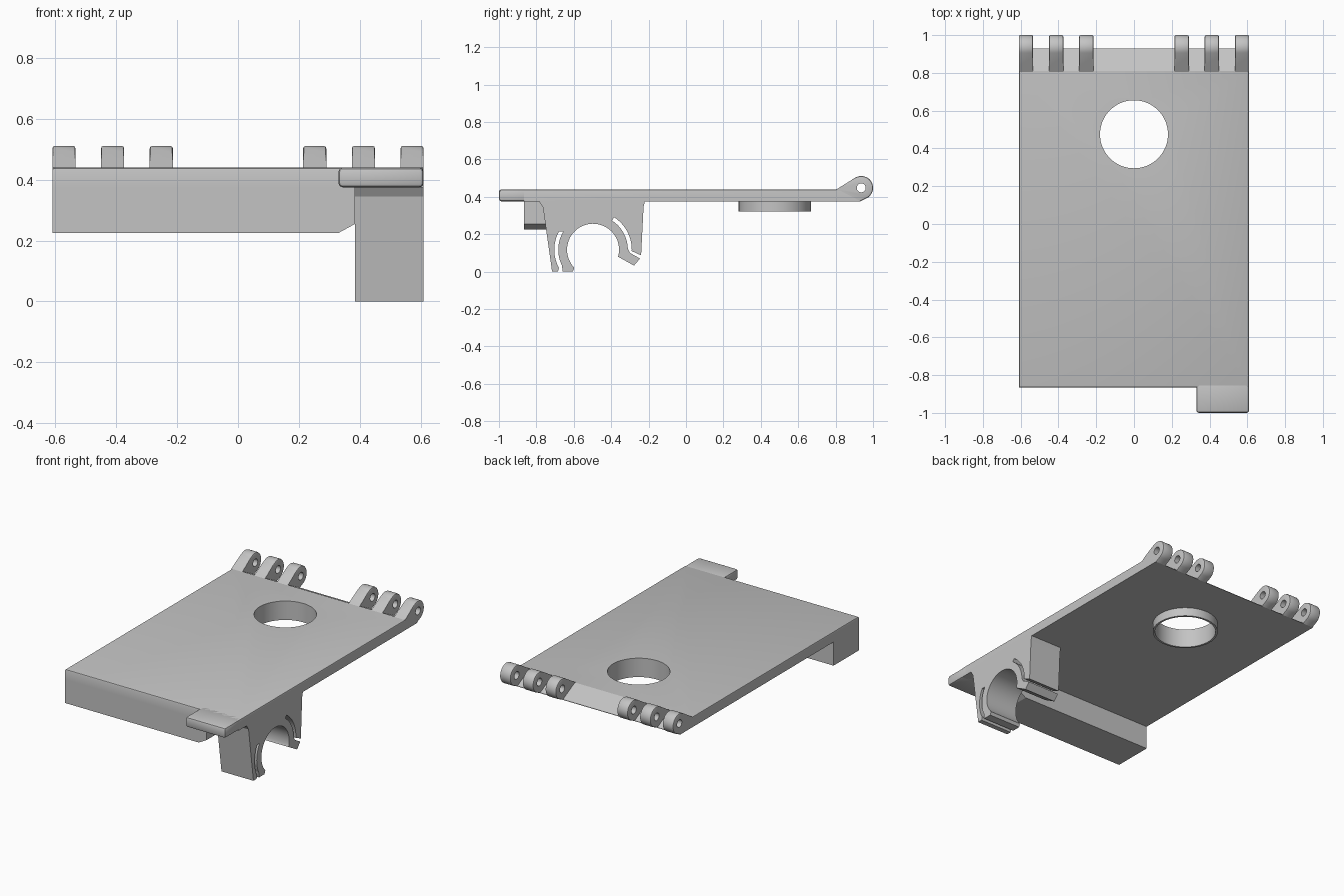
import bpy, bmesh, math

if "Cube" in bpy.data.objects:
    bpy.data.objects.remove(bpy.data.objects["Cube"])

# Single plain material
grey = bpy.data.materials.new("light_grey")
grey.use_nodes = True
tone = (0.55, 0.55, 0.55, 1)
grey.diffuse_color = tone
grey.node_tree.nodes["Principled BSDF"].inputs["Base Color"].default_value = tone


def arc(cy, cz, r, start, end, steps=20):
    """Points on an arc, angles in degrees."""
    angles = [math.radians(start + (end - start) * i / steps) for i in range(steps + 1)]
    return [(cy + r * math.cos(a), cz + r * math.sin(a)) for a in angles]


def prism(name, profile, axis, lo, hi, bevel=0, rule=None):
    """Extrude a closed profile along x (y,z points) or y (x,z points)."""
    bm = bmesh.new()
    place = (lambda p: (lo, p[0], p[1])) if axis == "x" else (lambda p: (p[0], lo, p[1]))
    face = bm.faces.new([bm.verts.new(place(p)) for p in profile])
    grown = bmesh.ops.extrude_face_region(bm, geom=[face])["geom"]
    move = (hi - lo, 0, 0) if axis == "x" else (0, hi - lo, 0)
    bmesh.ops.translate(bm, vec=move, verts=[v for v in grown if isinstance(v, bmesh.types.BMVert)])
    bmesh.ops.recalc_face_normals(bm, faces=bm.faces)
    if bevel:
        sharp = [e for e in bm.edges if e.calc_face_angle(0) > 0.6
                 and (rule is None or all(rule(v.co) for v in e.verts))]
        bmesh.ops.bevel(bm, geom=sharp, offset=bevel, segments=2, profile=0.5, affect="EDGES")
    mesh = bpy.data.meshes.new(name)
    bm.to_mesh(mesh)
    bm.free()
    obj = bpy.data.objects.new(name, mesh)
    bpy.context.collection.objects.link(obj)
    mesh.materials.append(grey)
    return obj


def cylinder(name, r, depth, loc, rot=(0, 0, 0)):
    bpy.ops.mesh.primitive_cylinder_add(vertices=64, radius=r, depth=depth, location=loc, rotation=rot)
    obj = bpy.context.object
    obj.name = name
    obj.data.materials.append(grey)
    return obj


def cut(obj, cutter):
    mod = obj.modifiers.new("cut", "BOOLEAN")
    mod.operation = "DIFFERENCE"
    mod.solver = "EXACT"
    mod.object = cutter
    bpy.context.view_layer.objects.active = obj
    bpy.ops.object.modifier_apply(modifier=mod.name)


HALF, LOW, TOP = 0.61, 0.375, 0.44
parts = []

# Flat lid plate with a sloped rear edge
plate = prism("plate", [(-0.865, LOW), (0.93, LOW), (0.93, 0.378), (0.81, TOP), (-0.865, TOP)],
              "x", -HALF, HALF, 0.009, lambda c: abs(c.x) > 0.6 and c.z > 0.43)

# Collar below the round opening
collar = cylinder("opening_collar", 0.193, 0.055, (0, 0.475, 0.3475))
opening = cylinder("opening_cutter", 0.18, 1, (0, 0.475, 0.4))
for obj in (plate, collar):
    cut(obj, opening)
bpy.data.objects.remove(opening)
parts += [plate, collar]

# Finger tab at the front corner
parts.append(prism("finger_tab", [(-1, LOW), (-0.82, LOW), (-0.82, TOP), (-1, TOP)],
                   "x", 0.33, HALF, 0.014, lambda c: c.y < -0.81))

# Solid front skirt with a chamfered lower corner
parts.append(prism("front_skirt", [(-HALF, 0.225), (0.33, 0.225), (0.385, 0.255),
                                   (0.385, LOW), (-HALF, LOW)], "y", -0.865, -0.61))

# Hinge knuckles with a shared pin bore
knuckle = [(0.81, LOW), (0.93, LOW)] + arc(0.937, 0.448, 0.063, -62, 120, 24) + [(0.805, TOP)]
pin = cylinder("pin_cutter", 0.024, 2, (0, 0.937, 0.448), (0, math.pi / 2, 0))
for side, sign in (("left", 1), ("right", -1)):
    for i, x in enumerate((0.252, 0.412, 0.572)):
        x *= sign
        obj = prism(f"{side}_hinge_knuckle_{i + 1}", knuckle, "x", x - 0.038, x + 0.038, 0.008,
                    lambda c: c.y > 0.85 or c.z > 0.45)
        cut(obj, pin)
        parts.append(obj)
bpy.data.objects.remove(pin)

# Spring clip: outer bracket, two arc slots and gripping jaws in one profile
cy, cz, bore, inner, outer = -0.497, 0.117, 0.139, 0.186, 0.207
clip = [(-0.785, LOW), (-0.765, 0.345), (-0.716, 0), (-0.684, 0)]
clip += arc(cy, cz, outer, 208, 152)
clip += arc(cy, cz, inner, 148, 207)
clip += [(-0.66, 0), (-0.605, 0), (-0.597, 0.02)]
clip += arc(cy, cz, bore, 222, -14, 40)
clip += [(-0.364, 0.08), (-0.278, 0.032), (-0.246, 0.07), (-0.30, 0.1)]
clip += arc(cy, cz, inner, 2, 57)
clip += arc(cy, cz, outer, 57, -2)
clip += [(-0.24, 0.087), (-0.227, 0.345), (-0.22, LOW)]
parts.append(prism("spring_clip", clip, "x", 0.385, HALF))

# Smooth the curved faces and keep corners crisp
bpy.ops.object.select_all(action="DESELECT")
for obj in parts:
    obj.select_set(True)
bpy.context.view_layer.objects.active = plate
bpy.ops.object.shade_smooth_by_angle(angle=math.radians(25))
